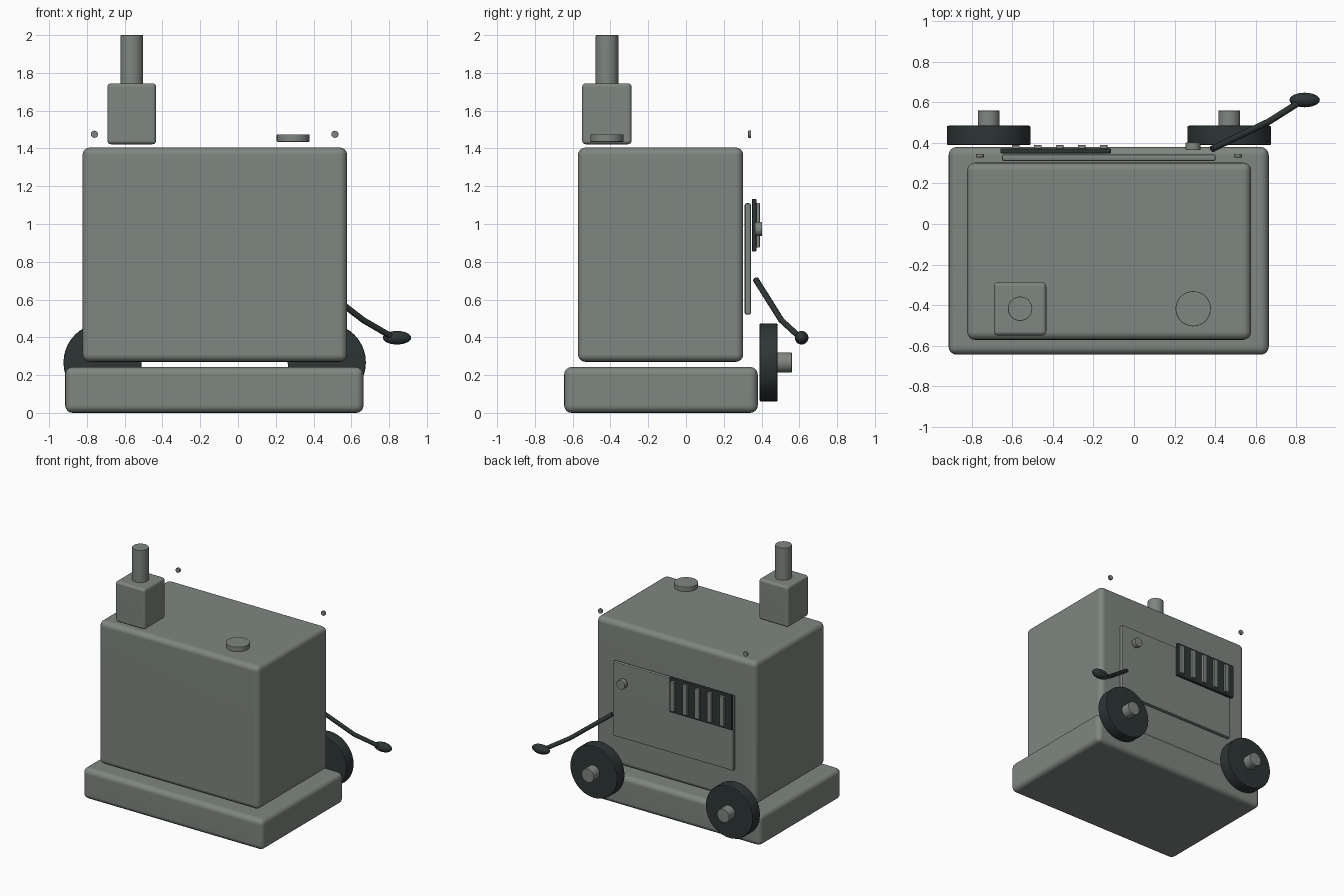
import bpy, bmesh
from math import radians
from mathutils import Matrix, Vector

cube = bpy.data.objects.get("Cube")
if cube:
    bpy.data.objects.remove(cube, do_unlink=True)


def material(name, color):
    m = bpy.data.materials.new(name)
    m.use_nodes = True
    m.diffuse_color = (*color, 1)
    bsdf = next(n for n in m.node_tree.nodes if n.type == 'BSDF_PRINCIPLED')
    bsdf.inputs["Base Color"].default_value = (*color, 1)
    return m


GREY = material("grey_green_metal", (0.21, 0.24, 0.215))
DARK = material("dark_rubber", (0.026, 0.036, 0.036))


def finish(name, bm, mat):
    mesh = bpy.data.meshes.new(name)
    bm.to_mesh(mesh)
    bm.free()
    mesh.materials.append(mat)
    ob = bpy.data.objects.new(name, mesh)
    bpy.context.collection.objects.link(ob)
    bpy.ops.object.select_all(action='DESELECT')
    ob.select_set(True)
    bpy.context.view_layer.objects.active = ob
    bpy.ops.object.shade_smooth_by_angle(angle=radians(35))
    ob.modifiers.new("flat_faces", 'WEIGHTED_NORMAL').keep_sharp = True
    return ob


def box(name, low, high, mat, bevel=0.0, segments=4):
    """Rounded box between two opposite corners."""
    low, high = Vector(low), Vector(high)
    bm = bmesh.new()
    bmesh.ops.create_cube(bm, size=1)
    bmesh.ops.scale(bm, vec=high - low, verts=bm.verts)
    bmesh.ops.translate(bm, vec=(low + high) / 2, verts=bm.verts)
    if bevel:
        bmesh.ops.bevel(bm, geom=bm.edges[:], offset=bevel, segments=segments,
                        profile=0.5, affect='EDGES')
    return finish(name, bm, mat)


def cylinder(name, center, radius, depth, mat, axis='Z', bevel=0.004, sides=32):
    """Cylinder with slightly softened rims."""
    bm = bmesh.new()
    bmesh.ops.create_cone(bm, cap_ends=True, segments=sides, radius1=radius,
                          radius2=radius, depth=depth)
    rims = [e for e in bm.edges if abs(e.verts[0].co.z - e.verts[1].co.z) < 1e-5]
    bmesh.ops.bevel(bm, geom=rims, offset=bevel, segments=2, profile=0.5,
                    affect='EDGES')
    if axis == 'Y':
        bmesh.ops.rotate(bm, matrix=Matrix.Rotation(radians(90), 3, 'X'),
                         verts=bm.verts)
    bmesh.ops.translate(bm, vec=center, verts=bm.verts)
    return finish(name, bm, mat)


# Base and main housing
box("base", (-0.915, -0.645, 0), (0.665, 0.38, 0.243), GREY, 0.04)
box("housing", (-0.823, -0.572, 0.27), (0.578, 0.303, 1.405), GREY, 0.04)

# Exhaust stack and filler cap
box("exhaust_box", (-0.692, -0.55, 1.422), (-0.433, -0.288, 1.745), GREY, 0.02)
cylinder("exhaust_pipe", (-0.562, -0.418, 1.87), 0.06, 0.26, GREY)
cylinder("filler_cap", (0.292, -0.418, 1.455), 0.087, 0.04, GREY)

# Rear door with knob
box("rear_door", (-0.652, 0.311, 0.52), (0.403, 0.344, 1.11), GREY, 0.01, 2)
cylinder("door_knob", (0.292, 0.384, 0.973), 0.037, 0.038, GREY, 'Y')

# Vent grille with upright slats
box("vent_panel", (-0.66, 0.349, 0.855), (-0.113, 0.373, 1.133), DARK, 0.006, 2)
for i in range(5):
    x = -0.584 + i * 0.1085
    box(f"vent_slat_{i + 1}", (x - 0.019, 0.362, 0.875),
        (x + 0.019, 0.391, 1.112), GREY, 0.004, 2)

# Small rear bolts
for side, x in (("right", -0.76), ("left", 0.513)):
    cylinder(f"bolt_{side}", (x, 0.337, 1.475), 0.019, 0.016, GREY, 'Y', 0.002, 16)

# Wheels and hubs
for side, x in (("right", -0.717), ("left", 0.47)):
    cylinder(f"wheel_{side}", (x, 0.437, 0.267), 0.207, 0.096, DARK, 'Y', 0.008, 40)
    cylinder(f"hub_{side}", (x, 0.505, 0.267), 0.054, 0.11, GREY, 'Y')

# Crank handle rod
curve = bpy.data.curves.new("handle_rod", 'CURVE')
curve.dimensions = '3D'
curve.bevel_depth = 0.016
curve.bevel_resolution = 3
curve.use_fill_caps = True
path = [(0.385, 0.37, 0.705), (0.665, 0.505, 0.49), (0.82, 0.603, 0.4)]
spline = curve.splines.new('POLY')
spline.points.add(len(path) - 1)
for point, co in zip(spline.points, path):
    point.co = (*co, 1)
curve.materials.append(DARK)
bpy.context.collection.objects.link(bpy.data.objects.new("handle_rod", curve))

# Oval grip at the end of the rod
bm = bmesh.new()
bmesh.ops.create_uvsphere(bm, u_segments=24, v_segments=16, radius=1)
bmesh.ops.scale(bm, vec=(0.075, 0.036, 0.036), verts=bm.verts)
bmesh.ops.translate(bm, vec=(0.842, 0.612, 0.398), verts=bm.verts)
finish("handle_grip", bm, DARK)
